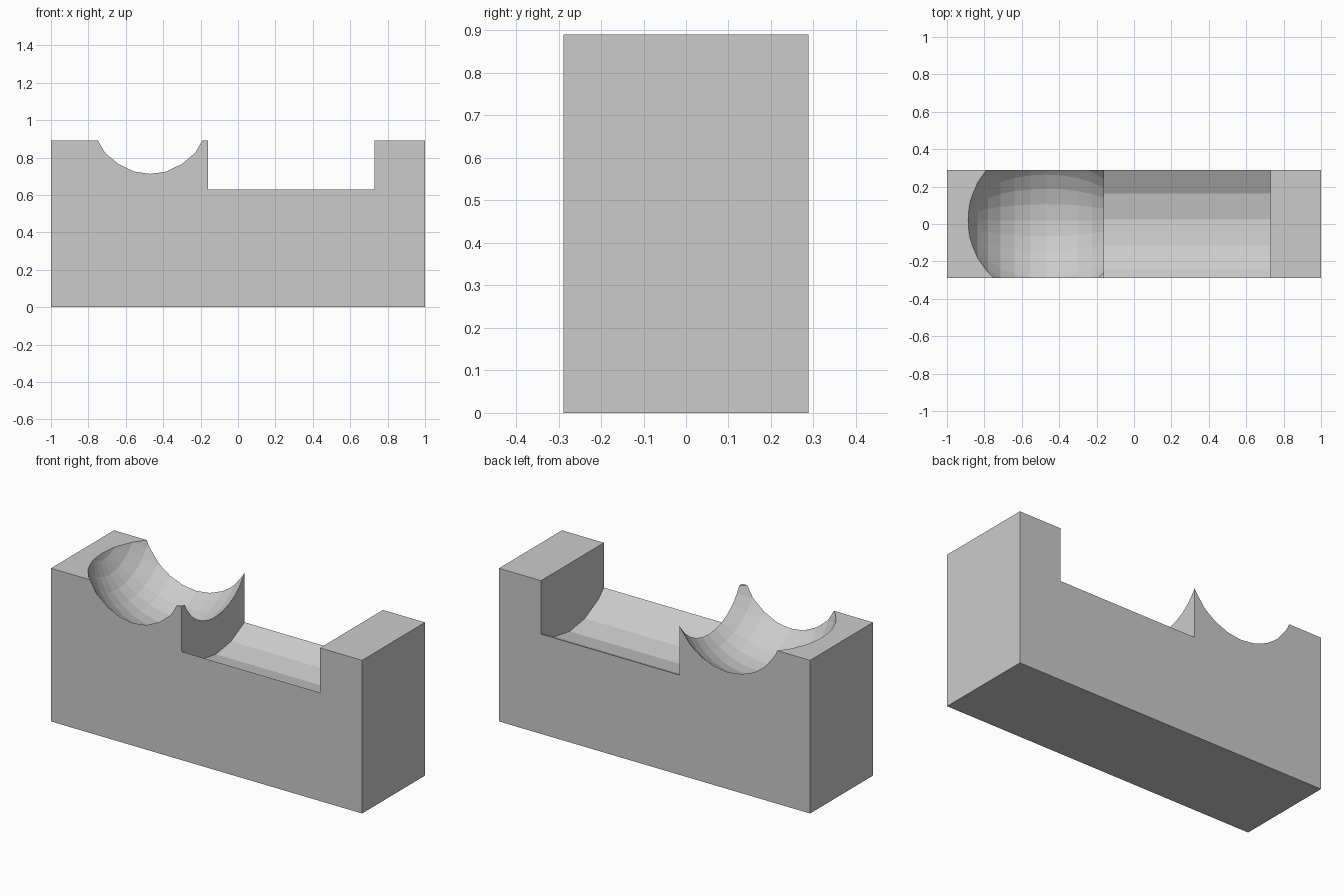
import bpy
from math import pi

if "Cube" in bpy.data.objects:
    bpy.data.objects.remove(bpy.data.objects["Cube"])

def cut(target, cutter):
    # subtract the cutter, bake the result, then drop the helper
    cutter.hide_render = True
    mod = target.modifiers.new("cut", 'BOOLEAN')
    mod.operation = 'DIFFERENCE'
    mod.solver = 'EXACT'
    mod.object = cutter
    bpy.context.view_layer.objects.active = target
    bpy.ops.object.modifier_apply(modifier=mod.name)
    bpy.data.objects.remove(cutter)

# solid block
bpy.ops.mesh.primitive_cube_add(size=1, location=(0, 0, 0.445))
block = bpy.context.object
block.name = "block"
block.scale = (2, 0.577, 0.89)
bpy.ops.object.transform_apply(location=True, scale=True)

# lengthwise faceted trough, lying along x
x0, x1 = -0.16, 0.73
bpy.ops.mesh.primitive_cylinder_add(vertices=20, radius=0.45, depth=x1 - x0,
                                    location=((x0 + x1) / 2, 0.025, 0.945),
                                    rotation=(0, pi / 2, 0))
trough = bpy.context.object
trough.name = "trough_cutter"
cut(block, trough)

# round scoop that breaks through both long faces and the trough wall
bpy.ops.mesh.primitive_uv_sphere_add(segments=32, ring_count=16, radius=0.44,
                                     location=(-0.47, 0.02, 1.026),
                                     rotation=(0, pi / 2, 0))
scoop = bpy.context.object
scoop.name = "scoop_cutter"
cut(block, scoop)
